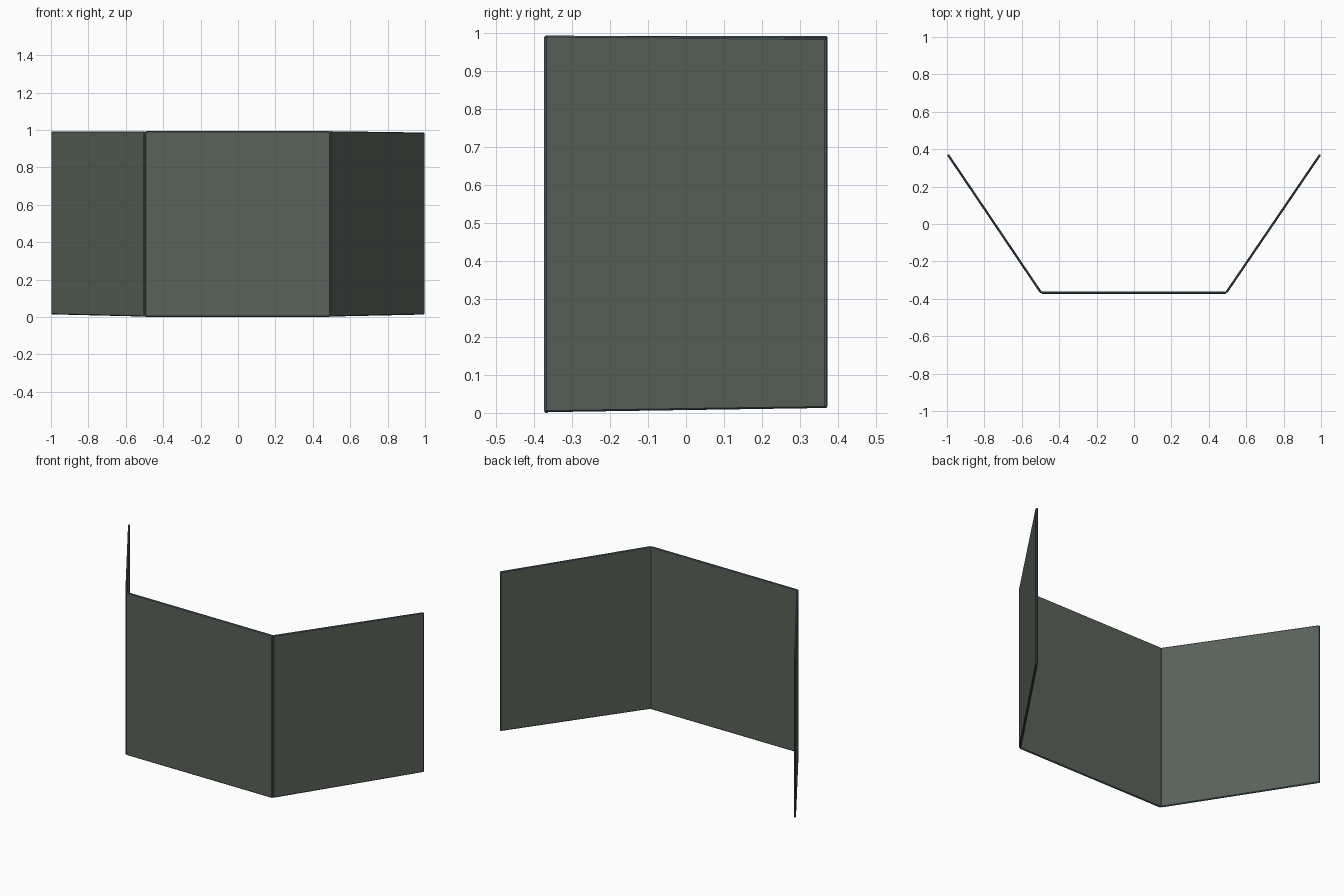
import bpy, bmesh
from mathutils import Vector

if "Cube" in bpy.data.objects:
    bpy.data.objects.remove(bpy.data.objects["Cube"])

THICK = 0.012
RIM = 0.004


def material(name, color):
    m = bpy.data.materials.new(name)
    m.diffuse_color = (*color, 1)
    m.use_nodes = True
    m.node_tree.nodes["Principled BSDF"].inputs["Base Color"].default_value = m.diffuse_color
    return m


panel_mat = material("panel_grey_green", (0.10, 0.12, 0.10))
rim_mat = material("rim_slate", (0.075, 0.115, 0.14))


def panel(name, a, b, za, zb):
    """Thin upright board from plan point a to b; za and zb are (bottom, top) at each end."""
    a, b = Vector(a), Vector(b)
    d = (b - a).normalized()
    n = Vector((-d.y, d.x)) * THICK / 2
    outline = [(a, za[0]), (b, zb[0]), (b, zb[1]), (a, za[1])]
    bm = bmesh.new()
    sides = [[bm.verts.new((p.x + s * n.x, p.y + s * n.y, z)) for p, z in outline]
             for s in (-1, 1)]
    bm.faces.new(sides[0])
    bm.faces.new(sides[1][::-1])
    for i in range(4):
        j = (i + 1) % 4
        bm.faces.new((sides[0][j], sides[0][i], sides[1][i], sides[1][j])).material_index = 1
    bmesh.ops.recalc_face_normals(bm, faces=bm.faces)
    # chamfered slate rim around the board
    bmesh.ops.bevel(bm, geom=list(bm.edges), offset=RIM, segments=1,
                    affect='EDGES', material=1)
    me = bpy.data.meshes.new(name)
    bm.to_mesh(me)
    bm.free()
    me.materials.append(panel_mat)
    me.materials.append(rim_mat)
    ob = bpy.data.objects.new(name, me)
    bpy.context.collection.objects.link(ob)


# Fold points of the three-leaf screen in plan
left_end, left_fold = (-0.995, 0.371), (-0.497, -0.367)
right_fold, right_end = (0.493, -0.367), (0.995, 0.371)

panel("left_panel", left_end, left_fold, (0.014, 0.992), (0.002, 0.992))
panel("centre_panel", left_fold, right_fold, (0.0, 0.993), (0.0, 0.993))
panel("right_panel", right_fold, right_end, (0.002, 0.993), (0.013, 0.986))
